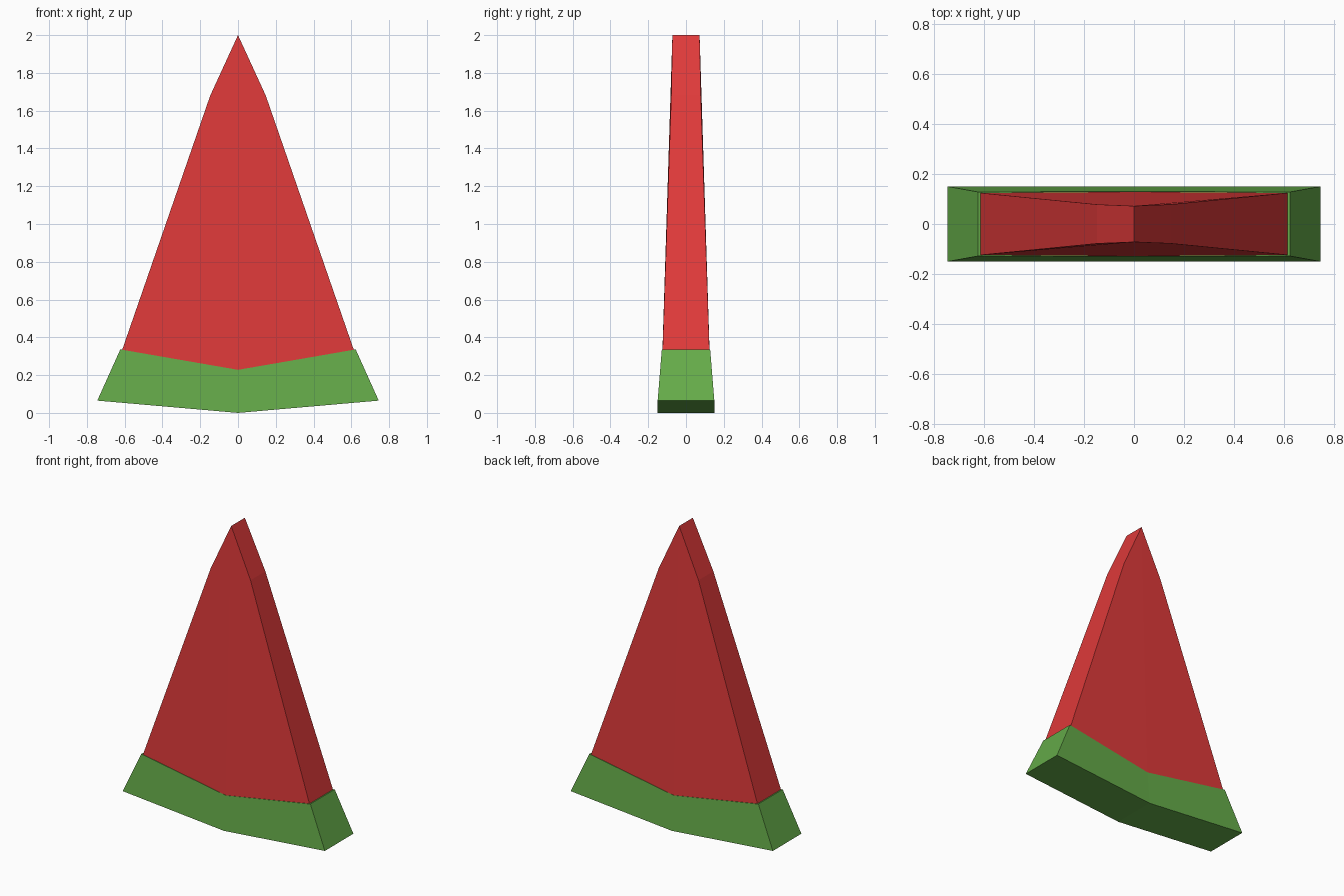
import bpy

if "Cube" in bpy.data.objects:
    bpy.data.objects.remove(bpy.data.objects["Cube"])


def material(name, color):
    mat = bpy.data.materials.new(name)
    mat.diffuse_color = (*color, 1)
    mat.use_nodes = True
    mat.node_tree.nodes["Principled BSDF"].inputs["Base Color"].default_value = mat.diffuse_color
    return mat


def slab(name, half, mat, open_bottom=False):
    """Mirrored tapered slab. half = (x, z, half depth) for the right side,
    from bottom centre round to top centre."""
    outline = half + [(-x, z, d) for x, z, d in half[-2:0:-1]]
    n, m = len(outline), len(half)
    verts = [(x, s * d, z) for s in (-1, 1) for x, z, d in outline]
    right = list(range(m))
    left = [0] + list(range(m - 1, n))
    # front and back faces, split along the centre line
    faces = [tuple(right), (left[1:] + [0])]
    faces += [tuple(n + i for i in reversed(f)) for f in list(faces)]
    # rim
    for i in range(n):
        if open_bottom and i in (0, n - 1):
            continue
        j = (i + 1) % n
        faces.append((j, i, n + i, n + j))
    mesh = bpy.data.meshes.new(name)
    mesh.from_pydata(verts, [], faces)
    mesh.materials.append(mat)
    obj = bpy.data.objects.new(name, mesh)
    bpy.context.collection.objects.link(obj)
    return obj


red = material("melon red", (0.74, 0.042, 0.042))
green = material("rind green", (0.13, 0.41, 0.067))

# green rind along the curved bottom
slab("rind", [(0, 0, 0.15), (0.745, 0.065, 0.15),
              (0.623, 0.336, 0.128), (0, 0.228, 0.13)], green)

# red flesh rising to a point, open where it sits on the rind
slab("flesh", [(0, 0.228, 0.128), (0.613, 0.334, 0.124),
               (0.147, 1.68, 0.078), (0, 2.0, 0.072)], red, open_bottom=True)
